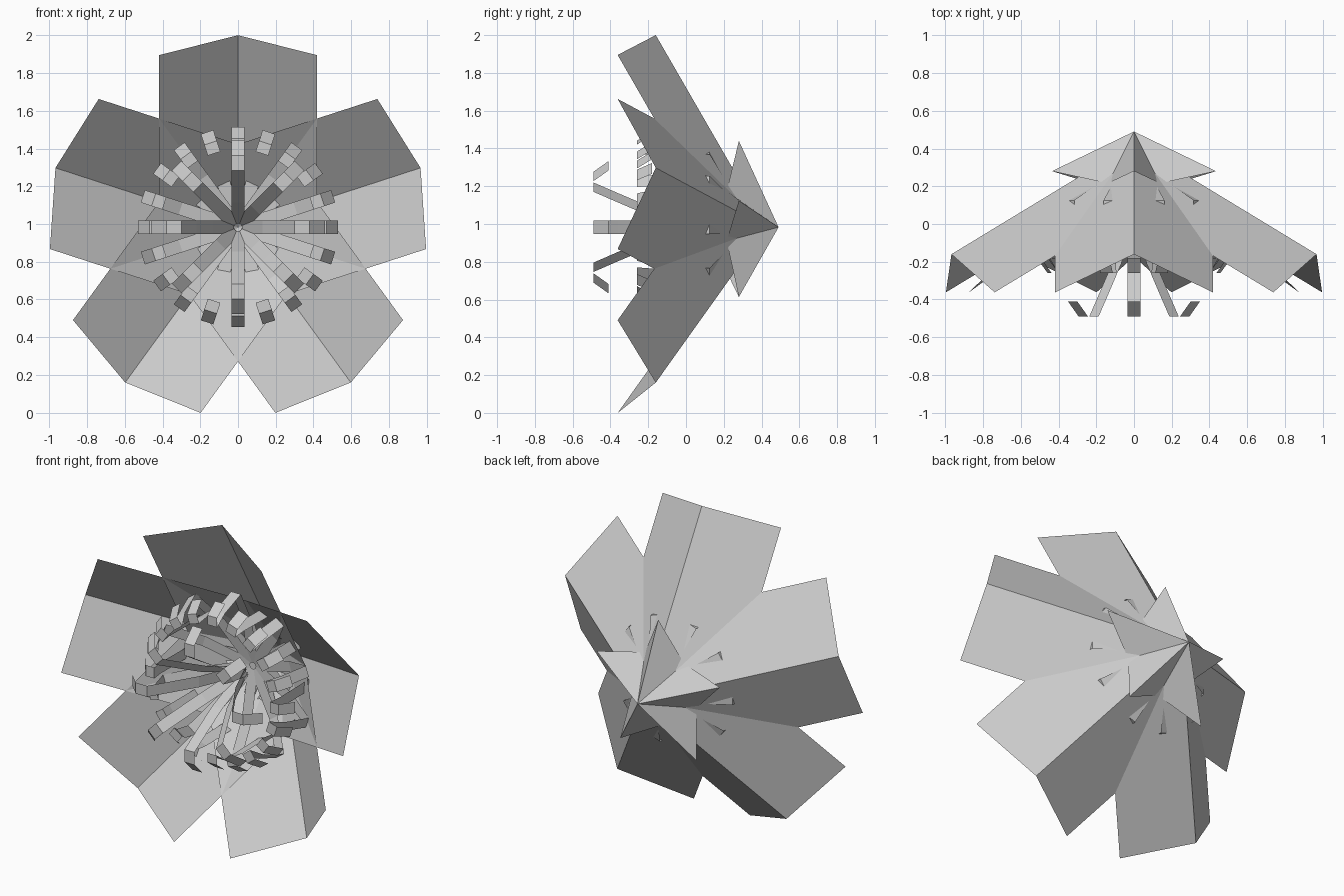
import bpy
from math import sin, cos, tan, radians

if "Cube" in bpy.data.objects:
    bpy.data.objects.remove(bpy.data.objects["Cube"])

CENTRE_Z = 0.983  # flower axis runs along y at this height


def place(t, r, y, angle):
    """Sideways offset t, radius r and depth y, turned about the flower axis."""
    a = radians(angle)
    return (r * sin(a) + t * cos(a), y, CENTRE_Z + r * cos(a) - t * sin(a))


def make(name, verts, faces):
    mesh = bpy.data.meshes.new(name)
    mesh.from_pydata(verts, [], faces)
    mesh.update()
    obj = bpy.data.objects.new(name, mesh)
    bpy.context.collection.objects.link(obj)
    return obj


# Five petals, each a sheet folded along its middle ridge
W = 0.418
base_r = W / tan(radians(72))
petal = [(0, 0, 0.427), (0, 1.017, -0.16),
         (-W, 0.912, -0.362), (-W, base_r, 0.085),
         (W, 0.912, -0.362), (W, base_r, 0.085)]
for i in range(5):
    make(f"petal_{i + 1}", [place(*p, 72 * i) for p in petal],
         [(0, 1, 2, 3), (0, 5, 4, 1)])

# Pointed star-shaped calyx behind the petals
star = [(0, 0.49, CENTRE_Z)]
for i in range(5):
    star.append(place(0, 0.457, 0.28, 72 * i))
    star.append(place(0, 0.235, 0.215, 72 * i + 36))
make("calyx", star, [(0, 1 + i, 1 + (i + 1) % 10) for i in range(10)])


def stamen_ring(name, profile, count, start, half_width=0.035):
    """Ring of thin ribbons following a (radius, depth) profile."""
    verts, faces = [], []
    for i in range(count):
        angle = start + 360 * i / count
        for j, (r, y) in enumerate(profile):
            n = len(verts)
            verts += [place(-half_width, r, y, angle), place(half_width, r, y, angle)]
            if j:
                faces.append((n - 2, n - 1, n + 1, n))
    make(name, verts, faces)


# Long inner stamens with curled tips
stamen_ring("inner_stamens",
            [(0.02, 0.05), (0.13, -0.21), (0.22, -0.36), (0.30, -0.49),
             (0.38, -0.49), (0.46, -0.41)], 8, 0)
# Two rings of shorter, wider-spreading stamens
stamen_ring("outer_stamens",
            [(0.02, 0.24), (0.25, 0.22), (0.415, 0.125), (0.42, -0.18),
             (0.41, -0.26), (0.47, -0.26), (0.53, -0.18)], 10, 18)
stamen_ring("middle_stamens",
            [(0.02, 0.15), (0.32, 0.09), (0.53, -0.02), (0.47, -0.18),
             (0.41, -0.26), (0.47, -0.26), (0.53, -0.18)], 10, 0)
